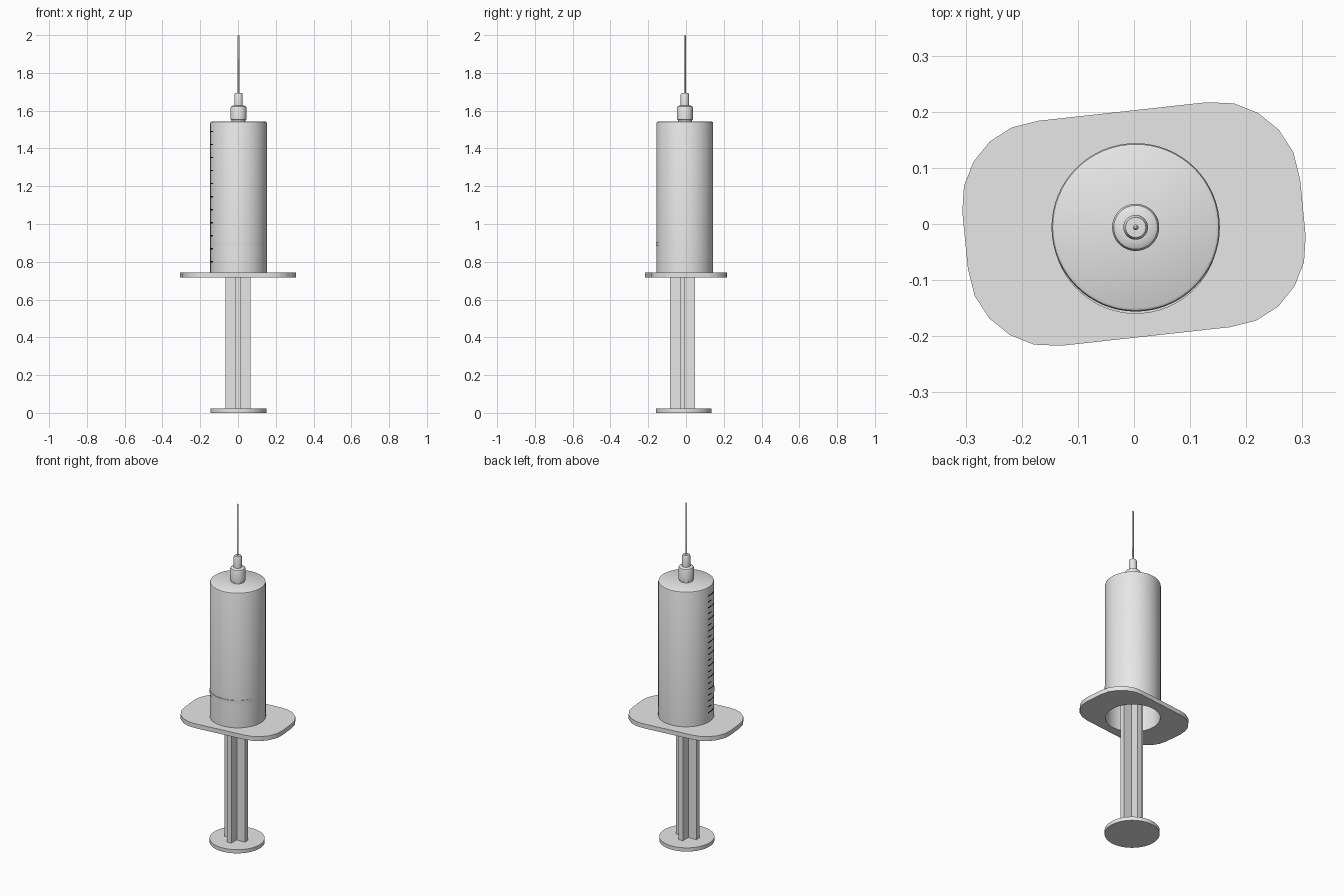
import bpy, bmesh, math

if "Cube" in bpy.data.objects:
    bpy.data.objects.remove(bpy.data.objects["Cube"])

BARREL = (0.003, -0.006)     # axis of barrel, hub and needle
PLUNGER = (0.003, -0.012)    # axis of plunger, slightly off


def material(name, rgb):
    m = bpy.data.materials.new(name)
    m.diffuse_color = (*rgb, 1)
    m.use_nodes = True
    m.node_tree.nodes["Principled BSDF"].inputs["Base Color"].default_value = m.diffuse_color
    return m


PLASTIC = material("light grey", (0.8, 0.8, 0.8))
INK = material("black ink", (0.01, 0.01, 0.01))


def finish(name, bm, mat, smooth=True):
    bmesh.ops.remove_doubles(bm, verts=bm.verts, dist=1e-5)
    bmesh.ops.recalc_face_normals(bm, faces=bm.faces)
    me = bpy.data.meshes.new(name)
    bm.to_mesh(me)
    bm.free()
    ob = bpy.data.objects.new(name, me)
    bpy.context.collection.objects.link(ob)
    me.materials.append(mat)
    if smooth:
        bpy.ops.object.select_all(action='DESELECT')
        bpy.context.view_layer.objects.active = ob
        ob.select_set(True)
        bpy.ops.object.shade_smooth_by_angle(angle=math.radians(35))
    return ob


def lathe(name, profile, axis, n=64):
    """Revolve (radius, z) points about a vertical axis."""
    bm = bmesh.new()
    vs = [bm.verts.new((r, 0, z)) for r, z in profile]
    es = [bm.edges.new(p) for p in zip(vs, vs[1:])]
    bmesh.ops.spin(bm, geom=vs + es, cent=(0, 0, 0), axis=(0, 0, 1),
                   angle=math.tau, steps=n, use_duplicate=False)
    bmesh.ops.translate(bm, verts=bm.verts, vec=(*axis, 0))
    return finish(name, bm, PLASTIC)


def disc(name, r, z0, z1, axis):
    return lathe(name, [(0, z0), (r, z0), (r, z1), (0, z1)], axis)


# Plunger: thumb rest, cross-ribbed rod, piston
disc("thumb_rest", 0.148, 0.0, 0.022, PLUNGER)
disc("piston", 0.148, 0.885, 0.905, PLUNGER)

bm = bmesh.new()
a, t = 0.066, 0.014
quarter = [(a, -t), (a, t), (t, t)]
cross = []
for k in range(4):
    c, s = round(math.cos(k * math.pi / 2)), round(math.sin(k * math.pi / 2))
    cross += [(x * c - y * s, x * s + y * c) for x, y in quarter]
rings = [[bm.verts.new((x + 0.001, y - 0.018, z)) for x, y in cross] for z in (0.02, 0.89)]
for i in range(12):
    j = (i + 1) % 12
    bm.faces.new((rings[0][i], rings[0][j], rings[1][j], rings[1][i]))
for r in rings:
    bm.faces.new(r)
finish("plunger_rod", bm, PLASTIC, smooth=False)

# Barrel: thin tube, open at the bottom
R = 0.150
lathe("barrel", [(0, 1.53), (R - 0.003, 1.53), (R - 0.003, 0.716), (R, 0.716),
                 (R, 1.533), (R - 0.002, 1.539), (R - 0.007, 1.542), (0, 1.542)], BARREL)

# Needle hub and needle
lathe("hub", [(0, 1.54), (0.037, 1.54), (0.037, 1.55), (0.042, 1.553), (0.042, 1.615),
              (0.039, 1.622), (0.032, 1.626), (0.022, 1.627), (0.022, 1.686),
              (0.018, 1.694), (0, 1.695)], BARREL, 48)
lathe("needle", [(0, 1.69), (0.005, 1.69), (0.005, 1.995), (0.002, 2.0), (0, 2.0)], BARREL, 16)

# Finger flange: skewed rounded plate with point symmetry and a round hole
half = [(0.13, 0.217), (0.178, 0.215), (0.221, 0.198), (0.258, 0.168), (0.284, 0.128),
        (0.296, 0.08), (0.306, -0.022), (0.303, -0.068), (0.286, -0.111),
        (0.257, -0.147), (0.218, -0.172), (0.17, -0.184)]
outline = half + [(-x, -y) for x, y in half]


def outline_radius(ang):
    """Distance from the centre to the outline along a direction."""
    dx, dy = math.cos(ang), math.sin(ang)
    for p, q in zip(outline, outline[1:] + outline[:1]):
        ex, ey = q[0] - p[0], q[1] - p[1]
        det = ex * dy - ey * dx
        if abs(det) < 1e-9:
            continue
        r = (ex * p[1] - ey * p[0]) / det
        u = (dx * p[1] - dy * p[0]) / det
        if r > 0 and -1e-6 <= u <= 1 + 1e-6:
            return r


angles = sorted([math.atan2(y, x) for x, y in outline]
                + [-math.pi + 0.02 + math.tau * k / 48 for k in range(48)])
bm = bmesh.new()
loops = []
for ang in angles:
    c, s, r = math.cos(ang), math.sin(ang), outline_radius(ang)
    inner = (BARREL[0] + (R - 0.002) * c, BARREL[1] + (R - 0.002) * s)
    outer = (r * c, r * s)
    loops.append([bm.verts.new((*p, z)) for p, z in
                  ((inner, 0.716), (outer, 0.716), (outer, 0.742), (inner, 0.742))])
for A, B in zip(loops, loops[1:] + loops[:1]):
    for k in range(4):
        m = (k + 1) % 4
        bm.faces.new((A[k], A[m], B[m], B[k]))
finish("finger_flange", bm, PLASTIC)

# Graduation ticks: thin curved plates on the left of the barrel
bm = bmesh.new()


def tick(a0, a1, z, h, n=6):
    r = R + 0.0015
    prev = None
    for k in range(n + 1):
        ang = math.radians(a0 + (a1 - a0) * k / n)
        x, y = BARREL[0] + r * math.cos(ang), BARREL[1] + r * math.sin(ang)
        cur = [bm.verts.new((x, y, z - h / 2)), bm.verts.new((x, y, z + h / 2))]
        if prev:
            bm.faces.new((prev[0], cur[0], cur[1], prev[1]))
        prev = cur


for i in range(21):
    tick(176, 206 if i % 2 == 0 else 188, 0.80 + i * 0.0345, 0.007)
finish("graduation_ticks", bm, INK)
